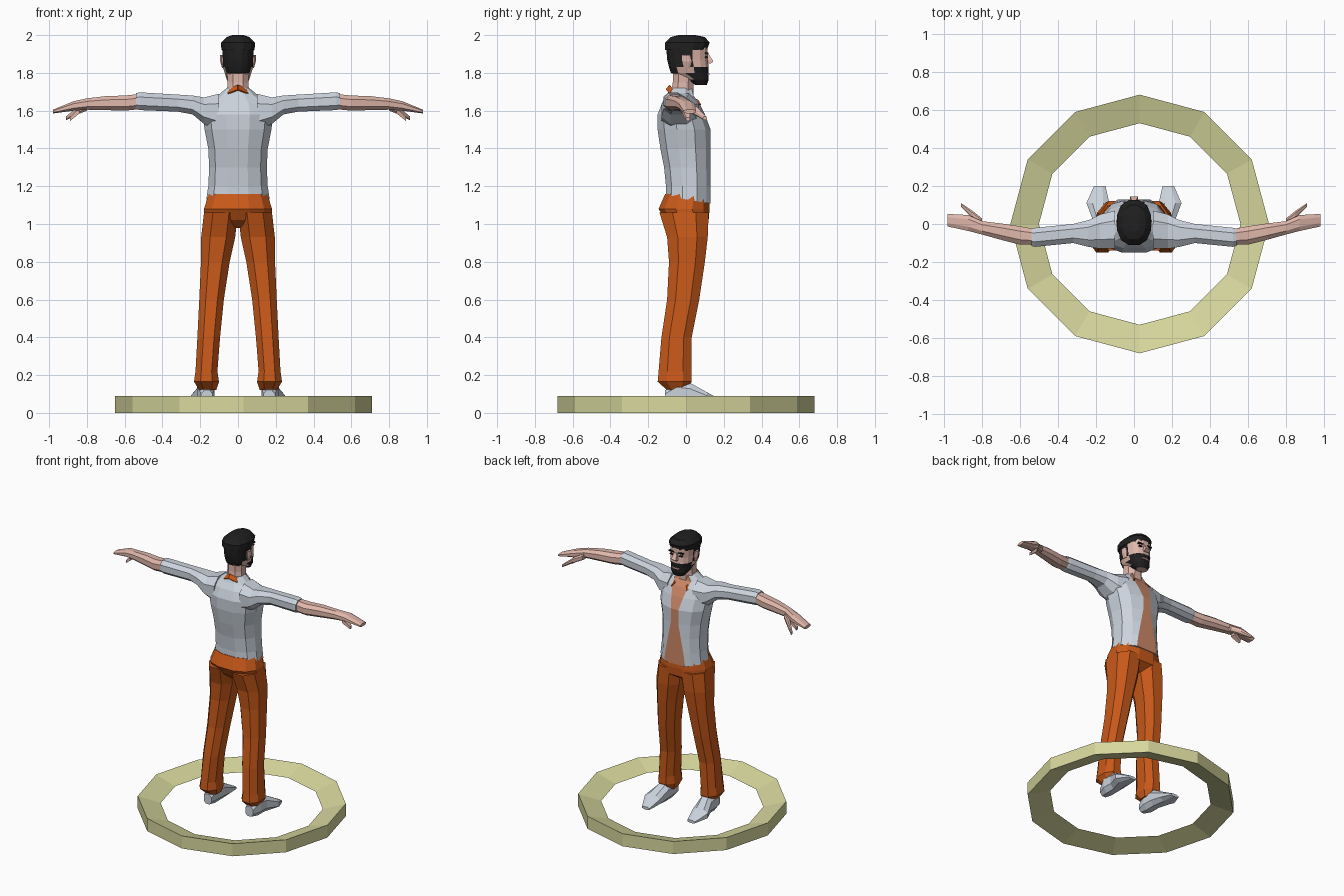
import bpy, bmesh
from math import sin, cos, radians, pi, copysign

cube = bpy.data.objects.get("Cube")
if cube:
    bpy.data.objects.remove(cube, do_unlink=True)


def material(name, red, green, blue):
    mat = bpy.data.materials.new(name)
    mat.use_nodes = True
    mat.diffuse_color = (red, green, blue, 1)
    shader = mat.node_tree.nodes["Principled BSDF"]
    shader.inputs["Base Color"].default_value = mat.diffuse_color
    return mat


shirt_grey = material("pale blue grey", .6, .65, .72)
orange = material("burnt orange", .58, .1, .01)
skin = material("skin", .74, .47, .4)
tan = material("tan chest", .62, .25, .14)
black = material("black hair", .014, .014, .014)
olive = material("pale olive", .68, .68, .34)


def soften(value, power=.85):
    """Push a sine or cosine outwards, so that an oval becomes squarer."""
    return copysign(abs(value) ** power, value)


def oval(u, v, half_u, half_v, sides):
    """Squared oval whose flat sides touch its bounding box."""
    grow = 1 / soften(cos(pi / sides))
    angles = [2 * pi * (i + .5) / sides for i in range(sides)]
    return [(u + half_u * grow * soften(sin(a)), v + half_v * grow * soften(cos(a)))
            for a in angles]


def slab(z, half, back, front, x=0, sides=8):
    """Level cross-section for parts that stand upright."""
    outline = oval(x, (back + front) / 2, half, (front - back) / 2, sides)
    return [(px, py, z) for px, py in outline]


def cuff(x, y, z, deep, tall, sides=8):
    """Cross-section for parts that run along the arm."""
    return [(x, py, pz) for py, pz in oval(y, z, deep, tall, sides)]


def sole(y, x, half, top, bottom=.04):
    """Cross-section for parts that run along the foot."""
    outline = oval(x, (top + bottom) / 2, half, (top - bottom) / 2, sides=8)
    return [(px, y, pz) for px, pz in outline]


def loft(name, rings, *mats, rule=None, side=1, caps=True, closed=True):
    """Skin a row of rings; rule(face centre, column) picks the material."""
    bm = bmesh.new()
    rows = [[bm.verts.new((x * side, y, z)) for x, y, z in ring] for ring in rings]
    count = len(rows[0])
    for low, high in zip(rows, rows[1:]):
        for i in range(count if closed else count - 1):
            j = (i + 1) % count
            face = bm.faces.new((low[i], low[j], high[j], high[i]))
            if rule:
                face.material_index = rule(face.calc_center_median(), i)
    if caps:
        for row in (rows[0], rows[-1]):
            bm.faces.new(row)
    bmesh.ops.recalc_face_normals(bm, faces=bm.faces)
    mesh = bpy.data.meshes.new(name)
    bm.to_mesh(mesh)
    bm.free()
    for mat in mats:
        mesh.materials.append(mat)
    part = bpy.data.objects.new(name, mesh)
    bpy.context.collection.objects.link(part)
    return part


# Base ring with a triangular section
height, outer, inner = .09, .68, .53
hoop = []
for step in range(13):
    turn = step * pi / 6
    section = ((outer, 0), (outer, height), (inner, height / 2))
    hoop.append([(.03 + r * cos(turn), r * sin(turn), z) for r, z in section])
loft("base_ring", hoop, olive, caps=False)


# Shirt body: the last column is the open front
def shirt_ring(z, half, back, front, tilt=0):
    gap = min(.02 + abs(z - 1.45) / 5, half * .6)
    middle, depth = (back + front) / 2, (front - back) / 2
    ring = [(gap, front)]
    for i in range(10):
        a = radians(38) + i * radians(284) / 9
        ring.append((half * soften(sin(a)), middle + depth * soften(cos(a))))
    ring.append((-gap, front))
    return [(x, y, z - tilt * y) for x, y in ring]


loft("shirt_body", [
    shirt_ring(z=1.13, half=.17, back=-.11, front=.13, tilt=.17),
    shirt_ring(z=1.2, half=.16, back=-.11, front=.13),
    shirt_ring(z=1.3, half=.155, back=-.12, front=.13),
    shirt_ring(z=1.4, half=.16, back=-.14, front=.13),
    shirt_ring(z=1.5, half=.18, back=-.155, front=.13),
    shirt_ring(z=1.58, half=.19, back=-.155, front=.1),
    shirt_ring(z=1.64, half=.17, back=-.13, front=.07),
    shirt_ring(z=1.68, half=.11, back=-.1, front=.04),
    shirt_ring(z=1.72, half=.06, back=-.08, front=.03),
], shirt_grey, tan, rule=lambda centre, column: int(column == 11))

# Hips and neck
loft("trouser_hips", [
    slab(z=.98, half=.1, back=-.06, front=.06, sides=12),
    slab(z=1.02, half=.18, back=-.11, front=.12, sides=12),
    slab(z=1.08, half=.18, back=-.145, front=.125, sides=12),
    slab(z=1.16, half=.155, back=-.11, front=.12, sides=12),
], orange)
loft("neck", [
    slab(z=1.68, half=.06, back=-.08, front=.04),
    slab(z=1.75, half=.055, back=-.07, front=.04),
    slab(z=1.84, half=.06, back=-.07, front=.06),
], skin)


# Head, with hair and beard chosen by position
def head_colour(centre, column):
    if centre.z < 1.825:
        return int(centre.y > .03 or centre.y < -.035)
    return int(centre.y < .025)


loft("head", [
    slab(z=1.735, half=.04, back=.05, front=.11, sides=16),
    slab(z=1.765, half=.06, back=0, front=.12, sides=16),
    slab(z=1.8, half=.07, back=-.08, front=.12, sides=16),
    slab(z=1.83, half=.08, back=-.09, front=.12, sides=16),
    slab(z=1.87, half=.08, back=-.1, front=.115, sides=16),
    slab(z=1.94, half=.085, back=-.105, front=.115, sides=16),
], skin, black, rule=head_colour)
loft("hair_top", [
    slab(z=1.92, half=.088, back=-.11, front=.11, sides=12),
    slab(z=1.96, half=.09, back=-.11, front=.125, sides=12),
    slab(z=1.99, half=.06, back=-.08, front=.1, sides=12),
    slab(z=2, half=.03, back=-.04, front=.05, sides=12),
], black)
loft("nose", [
    slab(z=1.85, half=.02, back=.1, front=.13, sides=4),
    slab(z=1.86, half=.02, back=.1, front=.145, sides=4),
    slab(z=1.9, half=.01, back=.1, front=.12, sides=4),
], skin)


def plate(name, z, mat, **shape):
    """Thin painted detail on the face."""
    side = shape.pop("side", 1)
    loft(name, [slab(z + lift, sides=4, back=.1, **shape) for lift in (0, .008)], mat, side=side)


plate("mouth", 1.79, skin, half=.03, front=.125)

# Everything that comes in pairs
for side, word in ((1, "left"), (-1, "right")):
    plate(word + "_eyebrow", 1.9, black, x=.036, half=.02, front=.118, side=side)
    plate(word + "_eye", 1.88, black, x=.036, half=.012, front=.117, side=side)
    loft(word + "_ear", [
        slab(z=1.825, x=.078, half=.006, back=-.01, front=.02),
        slab(z=1.86, x=.082, half=.012, back=-.02, front=.03),
        slab(z=1.895, x=.084, half=.01, back=-.02, front=.02),
    ], skin, side=side)

    # Collar folded round the neck, ending in a front point
    folds = []
    for half, deep, top in ((.065, .085, 1.735), (.09, .105, 1.71)):
        folds.append([(half * sin(t * .6), -deep * cos(t * .6), top - t * .02) for t in range(5)])
    collar = loft(word + "_collar", folds, orange, side=side, caps=False, closed=False)
    cloth = collar.modifiers.new("cloth", "SOLIDIFY")
    cloth.thickness, cloth.offset = .008, 0

    # Sleeve, then forearm with hand
    loft(word + "_sleeve", [
        cuff(x=.1, y=-.03, z=1.59, deep=.1, tall=.1),
        cuff(x=.18, y=-.04, z=1.6, deep=.09, tall=.07),
        cuff(x=.24, y=-.05, z=1.63, deep=.07, tall=.05),
        cuff(x=.32, y=-.05, z=1.64, deep=.05, tall=.045),
        cuff(x=.52, y=-.07, z=1.65, deep=.05, tall=.047),
        cuff(x=.54, y=-.07, z=1.65, deep=.046, tall=.042),
    ], shirt_grey, side=side)
    loft(word + "_forearm_and_hand", [
        cuff(x=.5, y=-.07, z=1.65, deep=.04, tall=.04),
        cuff(x=.6, y=-.06, z=1.64, deep=.048, tall=.04),
        cuff(x=.7, y=-.04, z=1.64, deep=.043, tall=.037),
        cuff(x=.8, y=-.02, z=1.635, deep=.035, tall=.03),
        cuff(x=.87, y=.005, z=1.625, deep=.042, tall=.025),
        cuff(x=.98, y=.02, z=1.595, deep=.033, tall=.01),
    ], skin, side=side)
    loft(word + "_thumb", [
        cuff(x=.8, y=.01, z=1.62, deep=.02, tall=.02),
        cuff(x=.85, y=.05, z=1.6, deep=.02, tall=.02),
        cuff(x=.91, y=.1, z=1.56, deep=.01, tall=.01),
    ], skin, side=side)
    loft(word + "_curled_finger", [
        cuff(x=.84, y=0, z=1.6, deep=.02, tall=.015, sides=4),
        cuff(x=.89, y=.01, z=1.555, deep=.01, tall=.01, sides=4),
    ], skin, side=side)

    # Trouser leg and shoe
    loft(word + "_trouser_leg", [
        slab(z=.12, x=.16, half=.045, back=-.1, front=0),
        slab(z=.165, x=.167, half=.066, back=-.15, front=.03),
        slab(z=.22, x=.167, half=.058, back=-.145, front=.03),
        slab(z=.4, x=.155, half=.06, back=-.13, front=.03),
        slab(z=.6, x=.14, half=.065, back=-.1, front=.07),
        slab(z=.8, x=.12, half=.076, back=-.09, front=.1),
        slab(z=.93, x=.105, half=.09, back=-.1, front=.115),
        slab(z=1.06, x=.09, half=.09, back=-.14, front=.12),
    ], orange, side=side)
    loft(word + "_shoe", [
        sole(y=-.11, x=.165, half=.03, top=.12, bottom=.05),
        sole(y=-.05, x=.17, half=.046, top=.17),
        sole(y=.02, x=.17, half=.046, top=.16),
        sole(y=.11, x=.19, half=.06, top=.11),
        sole(y=.2, x=.18, half=.03, top=.06),
    ], shirt_grey, side=side)
